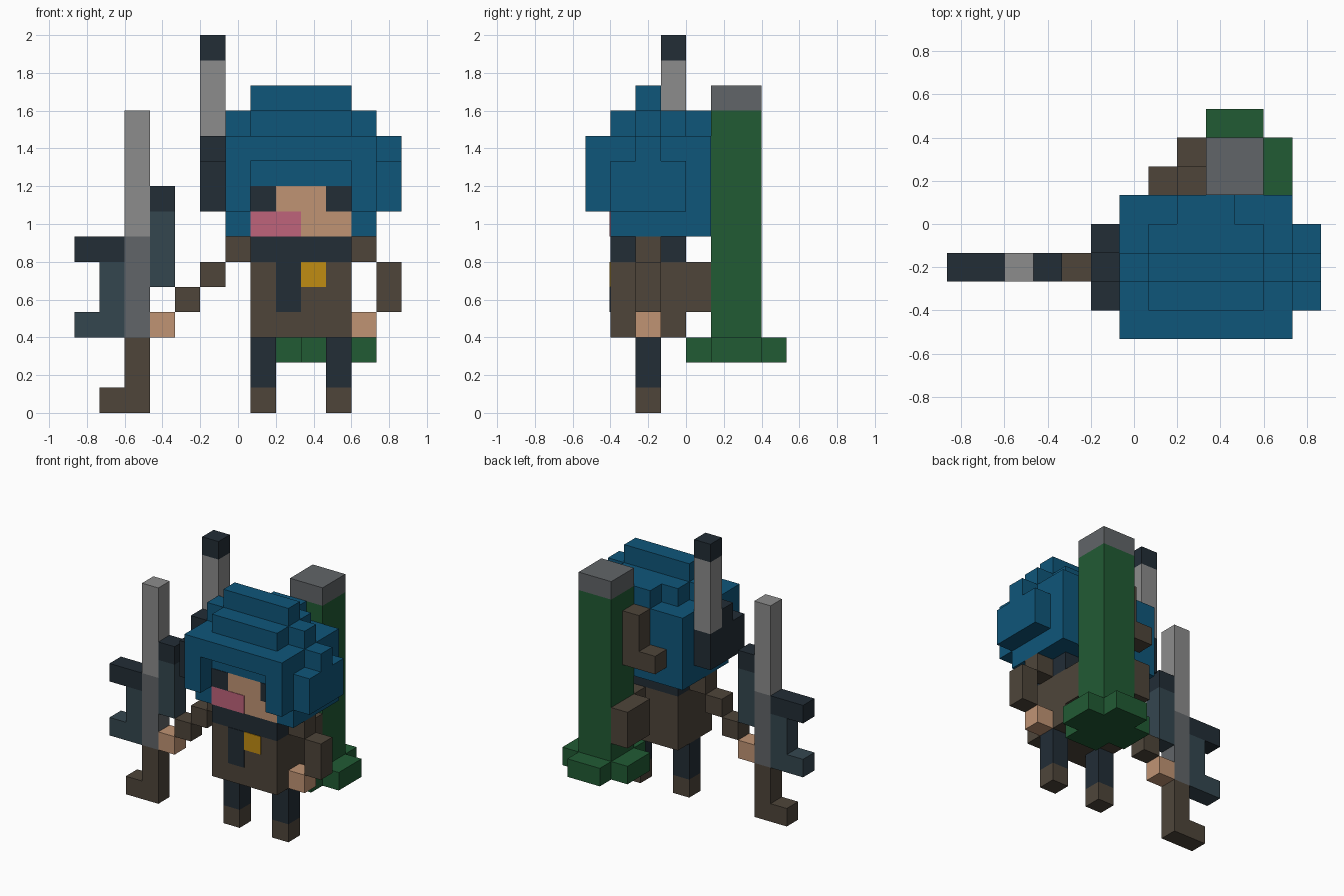
import bpy
import bmesh

cube = bpy.data.objects.get("Cube")
if cube:
    bpy.data.objects.remove(cube, do_unlink=True)

U = 2 / 15                       # size of one block
CX, CY = 6.5, 4                  # block coordinates of the centre


def linear(c):
    c /= 255
    return c / 12.92 if c <= 0.04045 else ((c + 0.055) / 1.055) ** 2.4


def material(name, r, g, b):
    m = bpy.data.materials.new(name)
    col = (linear(r), linear(g), linear(b), 1)
    m.use_nodes = True
    bsdf = m.node_tree.nodes["Principled BSDF"]
    bsdf.inputs["Base Color"].default_value = col
    bsdf.inputs["Roughness"].default_value = 0.9
    m.diffuse_color = col
    return m


BLUE = material("hair blue", 15, 86, 122)
NAVY = material("dark navy", 34, 45, 54)
BROWN = material("dark brown", 78, 69, 58)
SKIN = material("skin", 192, 148, 116)
PINK = material("pink", 191, 99, 123)
GOLD = material("gold", 192, 140, 18)
GREEN = material("green", 33, 91, 52)
GREY = material("mid grey", 97, 101, 104)
SILVER = material("light grey", 140, 140, 140)
SLATE = material("slate", 52, 70, 79)

# corner offsets of the six sides of a block, counter-clockwise from outside
SIDES = {
    (1, 0, 0): [(1, 0, 0), (1, 1, 0), (1, 1, 1), (1, 0, 1)],
    (-1, 0, 0): [(0, 0, 0), (0, 0, 1), (0, 1, 1), (0, 1, 0)],
    (0, 1, 0): [(0, 1, 0), (0, 1, 1), (1, 1, 1), (1, 1, 0)],
    (0, -1, 0): [(0, 0, 0), (1, 0, 0), (1, 0, 1), (0, 0, 1)],
    (0, 0, 1): [(0, 0, 1), (1, 0, 1), (1, 1, 1), (0, 1, 1)],
    (0, 0, -1): [(0, 0, 0), (0, 1, 0), (1, 1, 0), (1, 0, 0)],
}


def finish(name, bm, mat):
    me = bpy.data.meshes.new(name)
    bm.to_mesh(me)
    bm.free()
    me.materials.append(mat)
    ob = bpy.data.objects.new(name, me)
    bpy.context.collection.objects.link(ob)
    return ob


def blocks(name, mat, *boxes):
    """Outer skin of a union of boxes given as (x0, x1, y0, y1, z0, z1) in blocks."""
    cells = {(x, y, z) for x0, x1, y0, y1, z0, z1 in boxes
             for x in range(x0, x1) for y in range(y0, y1) for z in range(z0, z1)}
    bm = bmesh.new()
    for x, y, z in sorted(cells):
        for (dx, dy, dz), corners in SIDES.items():
            if (x + dx, y + dy, z + dz) not in cells:
                bm.faces.new([bm.verts.new(((x + a - CX) * U, (y + b - CY) * U, (z + c) * U))
                              for a, b, c in corners])
    bmesh.ops.remove_doubles(bm, verts=bm.verts, dist=1e-4)
    bmesh.ops.dissolve_limit(bm, angle_limit=0.01, verts=bm.verts, edges=bm.edges)
    return finish(name, bm, mat)


def plate(name, mat, x0, x1, z0, z1, front=1, thick=0.004):
    """Thin coloured panel on a front-facing surface."""
    bm = bmesh.new()
    bmesh.ops.create_cube(bm, size=1)
    for v in bm.verts:
        v.co = (((x1 if v.co.x > 0 else x0) - CX) * U,
                (front - CY) * U + (0.001 if v.co.y > 0 else -thick),
                (z1 if v.co.z > 0 else z0) * U)
    return finish(name, bm, mat)


# legs and boots
for side, x in (("right", 7), ("left", 10)):
    blocks(side + "_boot", BROWN, (x, x + 1, 2, 3, 0, 1))
    blocks(side + "_leg", NAVY, (x, x + 1, 2, 3, 1, 3))

# torso and scarf
blocks("torso", BROWN, (7, 11, 1, 4, 3, 6))
blocks("scarf", NAVY, (7, 11, 1, 4, 6, 7))
plate("scarf_tail", NAVY, 8, 9, 4, 6)
plate("badge", GOLD, 9, 10, 5, 6)

# arms and hands
blocks("left_arm", BROWN, (11, 12, 2, 3, 6, 7), (12, 13, 2, 3, 4, 6))
blocks("left_hand", SKIN, (11, 12, 2, 3, 3, 4))
blocks("right_arm", BROWN, (6, 7, 2, 3, 6, 7), (5, 6, 2, 3, 5, 6), (4, 5, 2, 3, 4, 5))
blocks("right_hand", SKIN, (3, 4, 2, 3, 3, 4))

# head and painted face
blocks("head", SKIN, (7, 11, 1, 4, 7, 9))
plate("mouth_cover", PINK, 7, 9, 7, 8)
plate("right_eye", NAVY, 7, 8, 8, 9)
plate("left_eye", NAVY, 10, 11, 8, 9)

# hair: sides, back, crown, fringe and tufts
blocks("hair", BLUE,
       (6, 7, 1, 5, 7, 11), (11, 12, 1, 5, 7, 11), (7, 11, 4, 5, 7, 11),
       (7, 11, 1, 4, 9, 11),
       (6, 7, 0, 1, 8, 11), (11, 12, 0, 1, 8, 11), (6, 12, 0, 1, 10, 11),
       (7, 11, 1, 4, 11, 12), (6, 12, 2, 3, 11, 12), (8, 10, 4, 5, 11, 12),
       (7, 11, 2, 3, 12, 13),
       (12, 13, 1, 4, 8, 10), (12, 13, 2, 3, 10, 11))

# dark side piece of the head with an upright rod
blocks("head_side_pad", NAVY, (5, 6, 1, 4, 8, 10), (5, 6, 2, 3, 10, 11))
blocks("rod", SILVER, (5, 6, 3, 4, 10, 14))
blocks("rod_tip", NAVY, (5, 6, 3, 4, 14, 15))

# launcher tube on the back, with its grip and strap
blocks("tube", GREEN, (9, 11, 5, 7, 3, 12))
blocks("tube_cap", GREY, (9, 11, 5, 7, 12, 13))
blocks("tube_base", GREEN, (9, 11, 4, 8, 2, 3), (8, 12, 5, 7, 2, 3))
blocks("tube_grip", BROWN, (8, 9, 5, 6, 8, 11), (7, 8, 5, 6, 8, 9))
blocks("tube_strap", BROWN, (8, 9, 5, 7, 4, 6), (9, 11, 4, 5, 4, 6))

# rifle held upright in the right hand
blocks("rifle_stock", BROWN, (2, 3, 2, 3, 0, 3), (1, 2, 2, 3, 0, 1))
blocks("rifle_body", GREY, (2, 3, 2, 3, 3, 7))
blocks("rifle_barrel", SILVER, (2, 3, 2, 3, 7, 12))
blocks("rifle_frame", SLATE, (1, 2, 2, 3, 3, 6), (0, 1, 2, 3, 3, 4))
blocks("rifle_magazine", NAVY, (0, 2, 2, 3, 6, 7))
blocks("rifle_scope", SLATE, (3, 4, 2, 3, 5, 8))
blocks("scope_end", NAVY, (3, 4, 2, 3, 8, 9))
